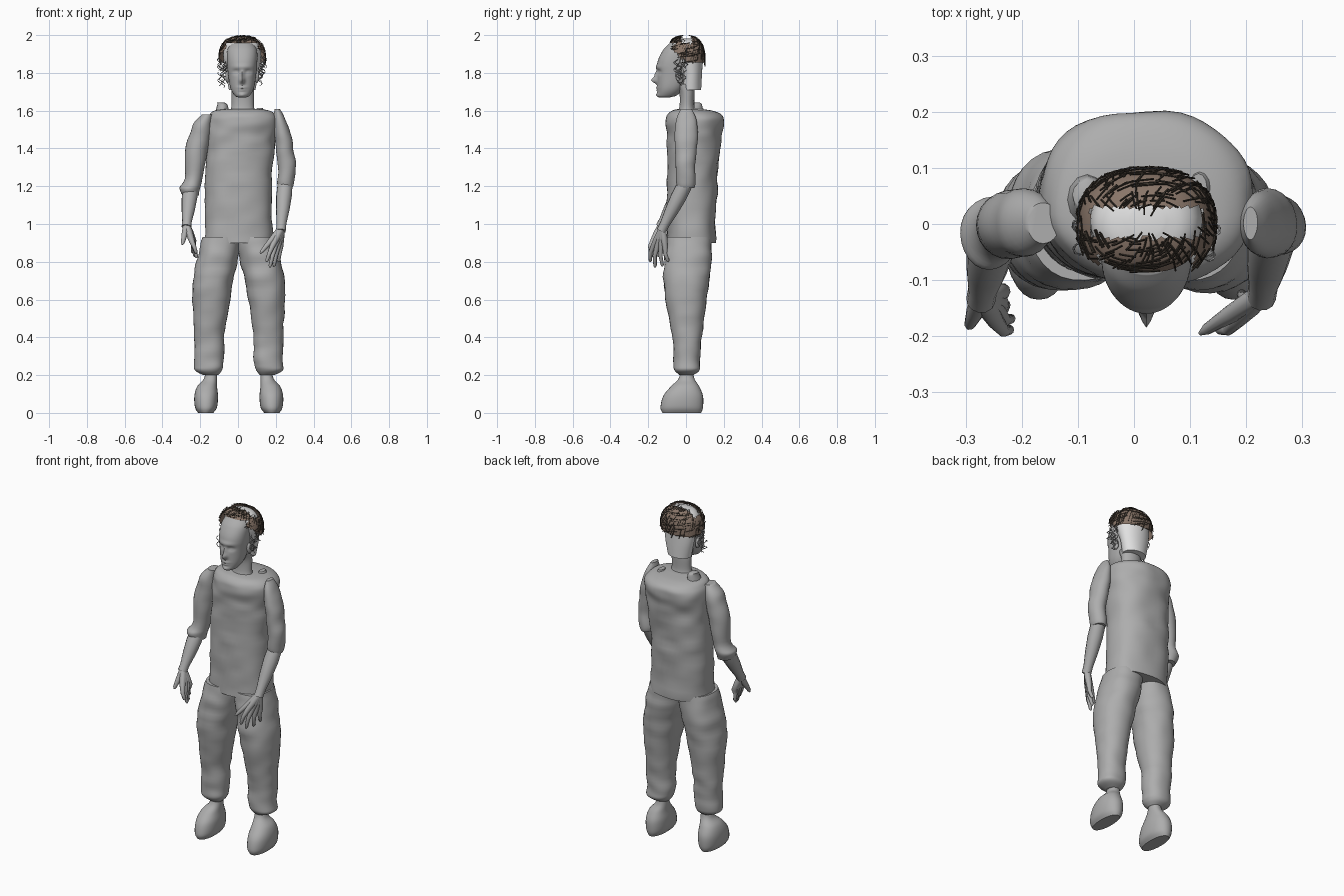
import bpy, bmesh, math, random
from mathutils import Vector, noise

random.seed(4)
if "Cube" in bpy.data.objects:
    bpy.data.objects.remove(bpy.data.objects["Cube"])


def material(name, colour):
    mat = bpy.data.materials.new(name)
    mat.use_nodes = True
    mat.diffuse_color = (*colour, 1)
    mat.node_tree.nodes["Principled BSDF"].inputs["Base Color"].default_value = (*colour, 1)
    return mat


GREY = material("body grey", (.42, .42, .42))
PALE = material("scalp pale grey", (.75, .75, .75))
BROWN = material("hair brown", (.25, .18, .14))
DARK = material("strand dark brown", (.05, .04, .03))


def finish(bm, name, mat, smooth=True):
    mesh = bpy.data.meshes.new(name)
    bm.to_mesh(mesh)
    bm.free()
    obj = bpy.data.objects.new(name, mesh)
    bpy.context.collection.objects.link(obj)
    mesh.materials.append(mat)
    if smooth:
        bpy.ops.object.select_all(action="DESELECT")
        obj.select_set(True)
        bpy.context.view_layer.objects.active = obj
        bpy.ops.object.shade_smooth_by_angle(angle=math.radians(50))
    return obj


def catmull(a, b, c, d, t):
    return b + .5 * t * (c - a + t * (2 * a - 5 * b + 4 * c - d + t * (3 * (b - c) + d - a)))


def power(v, p):
    return math.copysign(abs(v) ** p, v)


def loft(name, rings, mat, sides=32, steps=5, square=1.0, wrinkle=0, shape=None):
    """Skin smooth level rings, each given as (z, x low, x high, y low, y high)."""
    last = len(rings) - 1
    dense = []
    for i in range(last):
        four = [rings[max(0, min(last, i + k))] for k in (-1, 0, 1, 2)]
        dense += [[catmull(*v, s / steps) for v in zip(*four)] for s in range(steps)]
    dense.append(rings[-1])
    bm = bmesh.new()
    loops = []
    for z, xa, xb, ya, yb in dense:
        loop = []
        for j in range(sides):
            a = math.tau * j / sides
            c, s = power(math.cos(a), square), power(math.sin(a), square)
            p = Vector(((xa + xb + (xb - xa) * c) / 2, (ya + yb + (yb - ya) * s) / 2, z))
            if wrinkle:
                n = noise.noise(Vector((p.x * 9, p.y * 9, p.z * 16)))
                p += Vector((c, s, 0)) * n * wrinkle
            loop.append(bm.verts.new(shape(p) if shape else p))
        loops.append(loop)
    for low, high in zip(loops, loops[1:]):
        for j in range(sides):
            k = (j + 1) % sides
            bm.faces.new((low[j], low[k], high[k], high[j]))
    bm.faces.new(loops[0][::-1])
    bm.faces.new(loops[-1])
    return finish(bm, name, mat)


def tubes(name, paths, mat, sides=2):
    """Round tubes along lists of (point, radius)."""
    curve = bpy.data.curves.new(name, "CURVE")
    curve.dimensions = "3D"
    curve.bevel_depth, curve.bevel_resolution, curve.use_fill_caps = 1, sides, True
    for path in paths:
        spline = curve.splines.new("POLY")
        spline.points.add(len(path) - 1)
        for node, (p, r) in zip(spline.points, path):
            node.co, node.radius = (*p, 1), r
    curve.materials.append(mat)
    obj = bpy.data.objects.new(name, curve)
    bpy.context.collection.objects.link(obj)
    bpy.ops.object.select_all(action="DESELECT")
    obj.select_set(True)
    bpy.context.view_layer.objects.active = obj
    bpy.ops.object.convert(target="MESH")
    bpy.ops.object.shade_smooth_by_angle(angle=math.radians(60))


# Loose shirt with a flat hem
loft("shirt", [(.9, -.175, .185, -.1, .155), (1.2, -.175, .18, -.1, .165),
               (1.42, -.17, .195, -.1, .18), (1.53, -.165, .21, -.105, .2),
               (1.575, -.15, .2, -.1, .19), (1.6, -.12, .165, -.07, .14),
               (1.61, -.05, .1, -.03, .07)], GREY, 48, 8, .85, .009)
loft("neck", [(1.58, -.05, .1, -.05, .06), (1.62, -.035, .085, -.035, .045),
              (1.69, -.035, .085, -.035, .045), (1.74, -.035, .085, -.06, .045)], GREY)
loft("collar_flap", [(1.58, -.125, -.045, -.01, .09), (1.63, -.11, -.055, .01, .085),
                     (1.642, -.11, -.07, .03, .075)], GREY, 12)
loft("collar_flap_left", [(1.58, .09, .15, .02, .1), (1.615, .1, .13, .04, .09)], GREY, 12)

# Trouser legs and shoes, mirrored about a slightly offset middle
for side, label in ((-1, "right"), (1, "left")):
    def mirrored(rings):
        return [(z, *sorted((.004 + side * a, .004 + side * b)), c, d) for z, a, b, c, d in rings]
    loft(label + "_trouser_leg", mirrored([
        (.2, .11, .19, -.035, .04), (.225, .09, .235, -.06, .07), (.27, .08, .235, -.065, .075),
        (.42, .075, .235, -.075, .085), (.65, .04, .246, -.115, .115),
        (.82, .005, .22, -.115, .135), (.93, -.01, .19, -.1, .13)]), GREY, 32, 8, .9, .008)
    loft(label + "_shoe", mirrored([
        (0, .135, .215, -.125, .08), (.03, .115, .232, -.135, .09), (.09, .11, .235, -.12, .09),
        (.14, .115, .22, -.08, .07), (.18, .115, .185, -.04, .045),
        (.23, .115, .175, -.025, .035)]), GREY, 28, 5, .9)

# Sleeves
loft("left_sleeve", [(1.19, .215, .29, -.045, .045), (1.22, .21, .297, -.05, .05),
                     (1.32, .21, .305, -.055, .05), (1.45, .195, .285, -.06, .06),
                     (1.55, .19, .255, -.05, .055), (1.61, .195, .22, -.03, .03)],
     GREY, 24, 6, 1, .007)
loft("right_sleeve", [(1.15, -.295, -.205, -.07, .03), (1.19, -.31, -.2, -.08, .045),
                      (1.24, -.285, -.19, -.06, .05), (1.4, -.275, -.155, -.06, .06),
                      (1.52, -.24, -.14, -.055, .06), (1.58, -.19, -.135, -.035, .035)],
     GREY, 24, 6, 1, .007)


# Forearms and fanned hands
def arm(label, elbow, wrist, knuckles, tips, thumb):
    elbow, wrist, thumb = Vector(elbow), Vector(wrist), Vector(thumb)
    first, last = (Vector(k) for k in knuckles)
    tubes(label + "_forearm", [[(elbow.lerp(wrist, t), r) for t, r in
                                ((0, .04), (.3, .042), (.6, .036), (.9, .026), (1.05, .026))]], GREY, 4)
    paths = []
    for i, tip in enumerate(tips):
        k = first.lerp(last, i / 3)
        tip = Vector(tip)
        bend = k.lerp(tip, .5) + Vector((0, -.008, .004))
        paths.append([(wrist, .018), (wrist.lerp(k, .5), .019), (k, .015),
                      (bend, .011), (k.lerp(tip, .92), .009), (tip, .004)])
    paths.append([(wrist, .02), (wrist.lerp(thumb, .5), .016),
                  (wrist.lerp(thumb, .9), .01), (thumb, .004)])
    tubes(label + "_hand", paths, GREY, 3)


arm("left", (.25, 0, 1.22), (.228, -.125, .975), ((.185, -.17, .89), (.225, -.11, .88)),
    ((.15, -.19, .8), (.168, -.165, .77), (.19, -.125, .775), (.215, -.095, .8)), (.118, -.195, .845))
arm("right", (-.25, -.015, 1.2), (-.272, -.13, .995), ((-.245, -.175, .91), (-.235, -.12, .91)),
    ((-.22, -.19, .845), (-.218, -.17, .82), (-.228, -.145, .825), (-.24, -.12, .845)), (-.295, -.185, .89))

# Face, pushed forward or back by soft bumps: centre x, z, width, height, depth
MID = .022
BUMPS = [(0, 1.76, .012, .016, .032), (0, 1.79, .009, .02, .014), (0, 1.722, .022, .006, .009),
         (0, 1.708, .018, .006, .007), (0, 1.683, .02, .012, .01), (0, 1.832, .05, .012, .007)]
for s in (-1, 1):
    BUMPS += [(s * .032, 1.805, .016, .011, -.013), (s * .033, 1.803, .009, .006, .008)]


def features(p):
    if p.y < -.06:
        p.y -= sum(d * math.exp(-((p.x - MID - x) / w) ** 2 - ((p.z - z) / h) ** 2)
                   for x, z, w, h, d in BUMPS)
    return p


loft("face", [(1.67, MID - .02, MID + .02, -.14, -.085), (1.68, MID - .04, MID + .04, -.148, -.05),
              (1.72, MID - .062, MID + .062, -.15, -.01), (1.79, MID - .074, MID + .074, -.152, .03),
              (1.86, MID - .08, MID + .08, -.15, .03), (1.92, MID - .078, MID + .078, -.122, .03),
              (1.955, MID - .06, MID + .06, -.09, .03)], GREY, 72, 10, .92, 0, features)
loft("back_of_head", [(1.71, MID - .07, MID + .07, -.025, .08), (1.8, MID - .088, MID + .088, -.03, .085),
                      (1.88, MID - .1, MID + .1, -.07, .088), (1.94, MID - .095, MID + .095, -.08, .08),
                      (1.97, MID - .07, MID + .07, -.06, .06), (1.982, MID - .03, MID + .03, -.02, .03)],
     PALE, 36)

for s, label in ((-1, "right"), (1, "left")):
    bm = bmesh.new()
    bmesh.ops.create_uvsphere(bm, u_segments=14, v_segments=8, radius=1)
    for v in bm.verts:
        v.co = (MID + s * .078 + v.co.x * .012, -.035 + v.co.y * .02 - v.co.z * .005, 1.78 + v.co.z * .034)
    finish(bm, label + "_ear", GREY)


# Hair cap: open fringe and a bare band across the crown
def cap(lat, lon, grow=1.0):
    flat = power(math.cos(lat), .75)
    return Vector((MID + .122 * grow * flat * power(math.cos(lon), .85),
                   -.003 + .102 * grow * flat * power(math.sin(lon), .85),
                   1.87 + .125 * grow * power(math.sin(lat), .8)))


def has_hair(p):
    hem = 1.855 + max(0, -p.y) * .95
    if p.y < -.04 and abs(p.x - MID) < .085:
        hem = 1.958
    band = -.025 < p.y < .03 and abs(p.x - MID) < .1
    return p.z > hem and not band


ROWS, COLS = 22, 64
bm = bmesh.new()
grid = [[bm.verts.new(cap(-.15 + 1.7 * r / ROWS, math.tau * c / COLS)) for c in range(COLS)]
        for r in range(ROWS)]
for low, high in zip(grid, grid[1:]):
    for c in range(COLS):
        d = (c + 1) % COLS
        face = bm.faces.new((low[c], low[d], high[d], high[c]))
        if not has_hair(face.calc_center_median()):
            bm.faces.remove(face)
bmesh.ops.delete(bm, geom=[v for v in bm.verts if not v.link_faces], context="VERTS")
finish(bm, "hair_cap", BROWN)

# Dark strands lying over the cap
strands = []
while len(strands) < 260:
    lat, lon = random.uniform(-.1, 1.4), random.uniform(0, math.tau)
    if has_hair(cap(lat, lon)):
        up = random.random() < .5
        da, do = (.16, .06) if up else (.03, .22)
        strands.append([(cap(lat + da * t, lon + do * t, 1.01 + .025 * abs(t)), .0016)
                        for t in (-1, -.3, .3, 1)])
tubes("hair_strands", strands, DARK, 0)

# Loose grey curls beside the face
curls = []
for i in range(26):
    s = random.choice((-1, 1))
    x, y, z = MID + s * random.uniform(.085, .125), random.uniform(-.06, 0), random.uniform(1.77, 1.9)
    turn = random.uniform(0, math.tau)
    curls.append([(Vector((x + .01 * math.cos(turn + t), y + .01 * math.sin(turn + t), z - .006 * t)), .002)
                  for t in range(11)])
tubes("side_curls", curls, GREY, 0)
